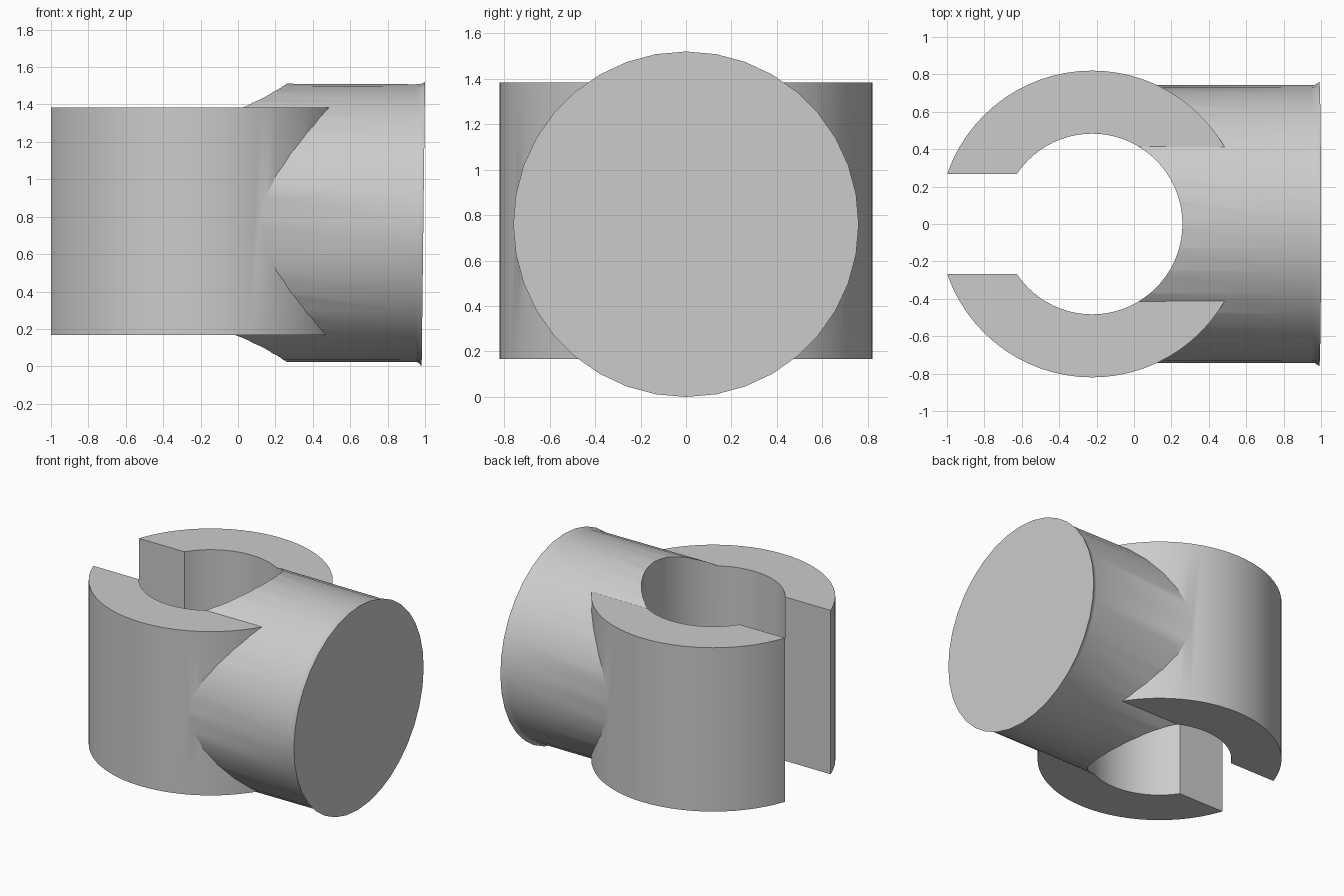
import bpy
import bmesh
from math import cos, sin, tau, radians
from mathutils import Vector

cube = bpy.data.objects.get("Cube")
if cube:
    bpy.data.objects.remove(cube, do_unlink=True)

grey = bpy.data.materials.new("plain grey")
grey.use_nodes = True
COLOUR = (0.6, 0.6, 0.6, 1)
grey.diffuse_color = COLOUR
grey.node_tree.nodes["Principled BSDF"].inputs["Base Color"].default_value = COLOUR


def loft(name, sections):
    """Closed solid skinned through equal-length rings of points."""
    bm = bmesh.new()
    rings = [[bm.verts.new(p) for p in ring] for ring in sections]
    for a, b in zip(rings, rings[1:]):
        for i in range(len(a)):
            j = (i + 1) % len(a)
            bm.faces.new((a[i], a[j], b[j], b[i]))
    bm.faces.new(rings[0])
    bm.faces.new(rings[-1])
    bmesh.ops.recalc_face_normals(bm, faces=bm.faces)
    mesh = bpy.data.meshes.new(name)
    bm.to_mesh(mesh)
    bm.free()
    mesh.materials.append(grey)
    obj = bpy.data.objects.new(name, mesh)
    bpy.context.collection.objects.link(obj)
    return obj


def upright(radius, z, n=72):
    return [Vector((RING_X + radius * cos(tau * i / n), radius * sin(tau * i / n), z))
            for i in range(n)]


def sideways(radius, x, z, tilt=0, n=36):
    return [Vector((x + tilt * cos(tau * i / n), radius * sin(tau * i / n),
                    z + radius * cos(tau * i / n))) for i in range(n)]


def combine(target, other, operation):
    mod = target.modifiers.new(operation.lower(), "BOOLEAN")
    mod.operation = operation
    mod.solver = "EXACT"
    mod.object = other
    bpy.context.view_layer.objects.active = target
    bpy.ops.object.modifier_apply(modifier=mod.name)
    bpy.data.objects.remove(other, do_unlink=True)


RING_X = -0.224

# Upright clip ring
clip = loft("clip_with_round_stub", [upright(0.82, 0.168), upright(0.82, 1.383)])

# Thick sideways stub with a thin lip and slightly tilted end
stub = loft("round_stub", [sideways(0.745, -0.2, 0.768),
                           sideways(0.742, 0.95, 0.766),
                           sideways(0.745, 0.97, 0.764, 0.005),
                           sideways(0.76, 0.991, 0.76, 0.009)])
combine(clip, stub, "UNION")

# Bore through ring and stub
combine(clip, loft("bore", [upright(0.483, -0.5), upright(0.483, 2)]), "DIFFERENCE")

# Open mouth of the clip
mouth = [[Vector((x, y, z)) for x, y in
          ((-1.3, -0.267), (-0.4, -0.267), (-0.4, 0.267), (-1.3, 0.267))]
         for z in (-0.5, 2)]
combine(clip, loft("mouth", mouth), "DIFFERENCE")

# Smooth curves, sharp edges
bpy.ops.object.select_all(action="DESELECT")
clip.select_set(True)
bpy.context.view_layer.objects.active = clip
bpy.ops.object.shade_smooth_by_angle(angle=radians(30))
